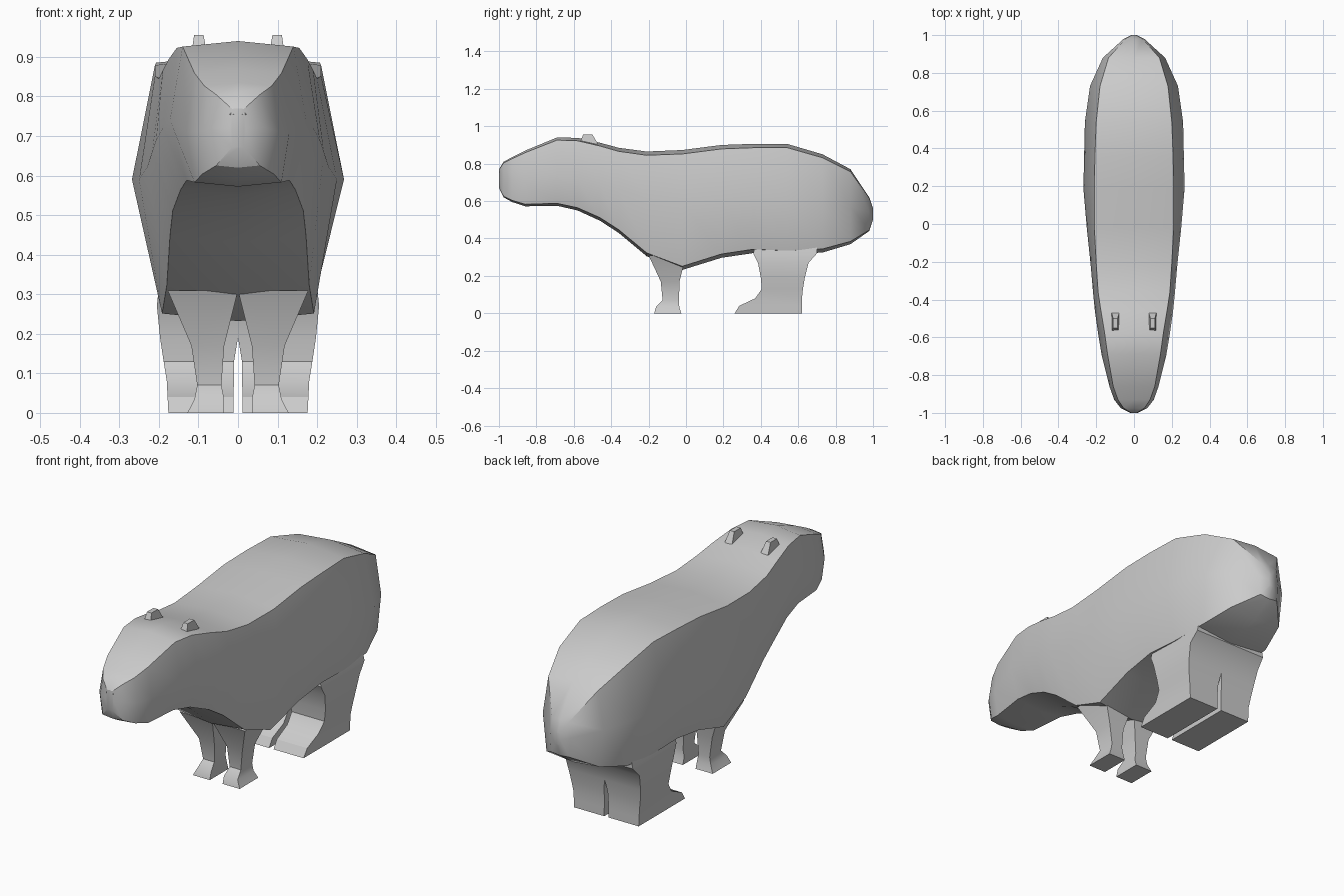
import bpy, bmesh, math


def loft(name, rings, mirror=False):
    """Skin a list of equal-length closed rings and cap both ends."""
    bm = bmesh.new()
    rows = [[bm.verts.new(p) for p in ring] for ring in rings]
    n = len(rows[0])
    for a, b in zip(rows, rows[1:]):
        for i in range(n):
            j = (i + 1) % n
            bm.faces.new((a[i], a[j], b[j], b[i]))
    bm.faces.new(rows[0])
    bm.faces.new(rows[-1])
    bmesh.ops.recalc_face_normals(bm, faces=bm.faces[:])
    me = bpy.data.meshes.new(name)
    bm.to_mesh(me)
    bm.free()
    ob = bpy.data.objects.new(name, me)
    bpy.context.collection.objects.link(ob)
    if mirror:
        ob.modifiers.new("Mirror", 'MIRROR')
    bpy.ops.object.select_all(action='DESELECT')
    ob.select_set(True)
    bpy.context.view_layer.objects.active = ob
    bpy.ops.object.shade_smooth_by_angle(angle=math.radians(30))
    return ob


def body_ring(y, zt, wt, zm, wm, zb, wb):
    """Eight-sided section: ridged top, widest middle, shallow keel below."""
    et, eb = zt - 0.1 * wt, zb + 0.1 * wb
    return [(0, y, zt), (wt, y, et), (wm, y, zm), (wb, y, eb),
            (0, y, zb), (-wb, y, eb), (-wm, y, zm), (-wt, y, et)]


def box_ring(z, y0, y1, x0, x1):
    return [(x0, y0, z), (x1, y0, z), (x1, y1, z), (x0, y1, z)]


# Head and body: y, top z, top half width, middle z, half width, bottom z, half width
sections = [
    (-1.00, .77, .015, .72, .02, .67, .015),
    (-0.975, .81, .055, .72, .07, .62, .055),
    (-0.93, .835, .085, .71, .105, .595, .09),
    (-0.86, .87, .11, .71, .13, .572, .11),
    (-0.69, .94, .14, .74, .172, .575, .13),
    (-0.58, .938, .155, .72, .19, .55, .145),
    (-0.46, .912, .175, .69, .207, .495, .165),
    (-0.36, .885, .19, .66, .217, .43, .172),
    (-0.21, .865, .20, .62, .23, .305, .18),
    (-0.02, .873, .21, .59, .25, .232, .192),
    (0.19, .90, .21, .59, .268, .297, .20),
    (0.36, .906, .207, .59, .264, .322, .205),
    (0.54, .906, .20, .59, .26, .315, .20),
    (0.73, .85, .18, .585, .233, .325, .19),
    (0.88, .77, .135, .57, .165, .37, .145),
    (0.98, .62, .045, .54, .055, .44, .05),
    (1.00, .56, .012, .53, .015, .50, .012),
]
loft("body", [body_ring(*s) for s in sections])

# Front legs: z, front y, back y, inner x, outer x
loft("front_legs", [box_ring(*r) for r in [
    (.31, -.20, .00, .0, .178),
    (.17, -.135, -.035, .035, .118),
    (.07, -.125, -.037, .042, .103),
    (.035, -.16, -.036, .035, .11),
    (0, -.17, -.025, .035, .128)]], mirror=True)

# Hind legs, joined above the narrow gap
loft("hind_legs", [box_ring(*r) for r in [
    (.37, .37, .70, .0, .19),
    (.32, .36, .70, .0, .20),
    (.27, .385, .655, .0, .205),
    (.19, .40, .635, .0, .197),
    (.13, .405, .625, .01, .188),
    (.08, .37, .62, .01, .18),
    (.04, .285, .62, .012, .178),
    (0, .26, .62, .012, .176)]], mirror=True)

# Ears
loft("ears", [box_ring(*r) for r in [
    (.905, -.57, -.47, .078, .118),
    (.955, -.55, -.50, .087, .111)]], mirror=True)

# Nostrils
for side in (-1, 1):
    bpy.ops.mesh.primitive_uv_sphere_add(segments=8, ring_count=6, radius=.006,
                                         location=(side * .015, -.998, .755))
    nostril = bpy.context.object
    nostril.name = "nostril"
    nostril.scale = (1, .5, .6)
